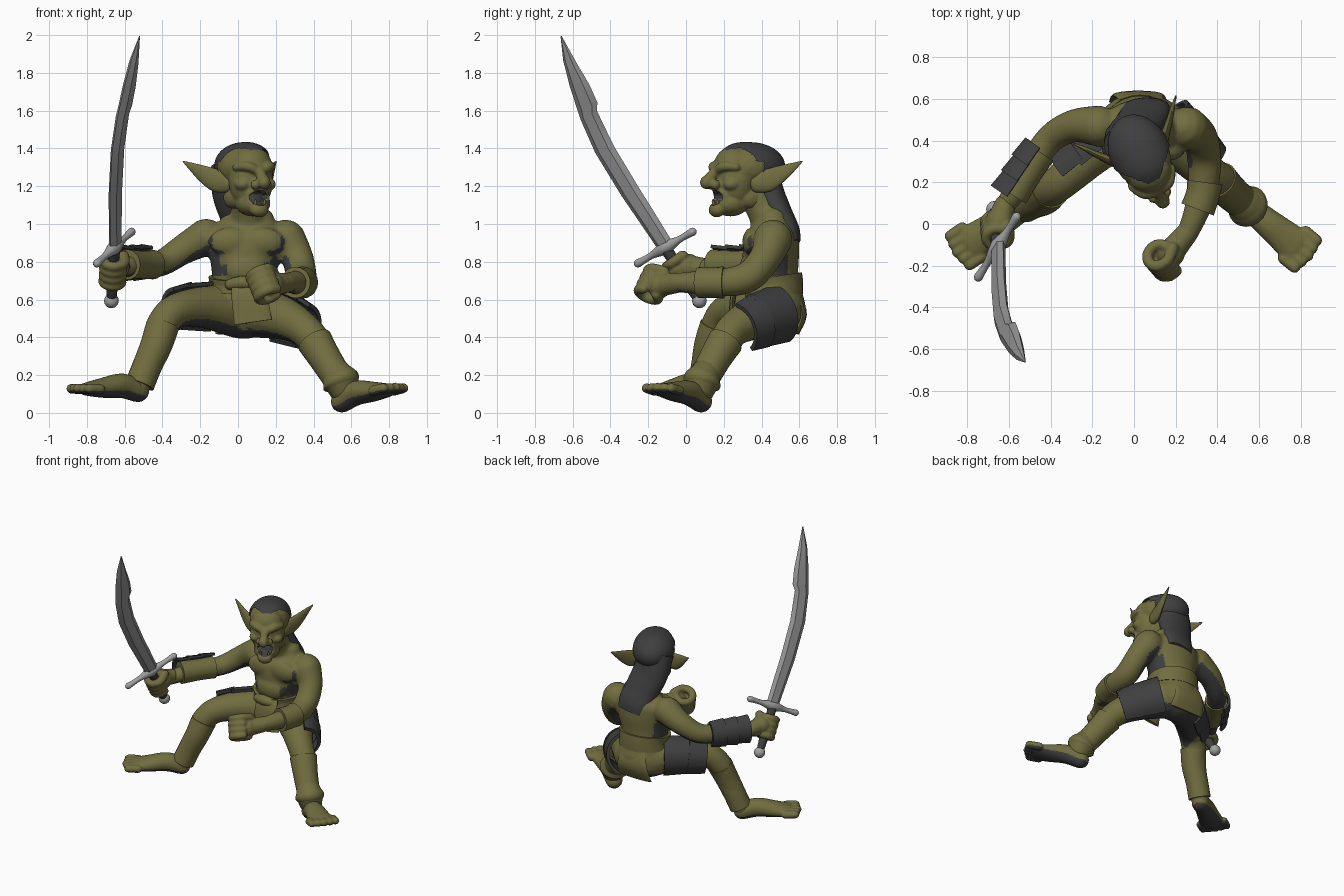
import bpy, bmesh, math
from mathutils import Vector, Matrix

if "Cube" in bpy.data.objects:
    bpy.data.objects.remove(bpy.data.objects["Cube"])

V = Vector


def material(name, c):
    m = bpy.data.materials.new(name)
    m.diffuse_color = (*c, 1)
    m.use_nodes = True
    m.node_tree.nodes["Principled BSDF"].inputs["Base Color"].default_value = m.diffuse_color
    return m


SKIN = material("olive", (0.165, 0.153, 0.051))
DARK = material("charcoal", (0.05, 0.05, 0.052))
STEEL = material("steel", (0.31, 0.31, 0.31))
LIGHT = material("light steel", (0.36, 0.36, 0.36))


def blob(bm, c, r, sub=3):
    r = (r, r, r) if isinstance(r, (int, float)) else r
    bmesh.ops.create_icosphere(bm, subdivisions=sub, radius=1,
                               matrix=Matrix.Translation(c) @ Matrix.Diagonal((*r, 1)))


def tube(bm, pts, ref=None, n=16, sub=4, rounded=True):
    """Smooth sweep through (x, y, z, half width[, half height]) points."""
    K = [V((*p[:3], p[3], p[-1])) for p in pts]
    S = []
    for i in range(len(K) - 1):
        a, b, c, d = K[max(i - 1, 0)], K[i], K[i + 1], K[min(i + 2, len(K) - 1)]
        for k in range(sub):
            t = k / sub
            S.append(0.5 * (2 * b + (c - a) * t + (2 * a - 5 * b + 4 * c - d) * t * t
                            + (3 * b - a - 3 * c + d) * t ** 3))
    S.append(K[-1])
    S = [(V(s[:3]), s[3], s[4]) for s in S]
    if rounded:
        def cap(e, q):
            d = (e[0] - q[0]).normalized() * min(e[1:])
            return [(e[0] + d * math.sin(t), e[1] * math.cos(t), e[2] * math.cos(t))
                    for t in (0.5, 1.0, 1.4)]
        S = cap(S[0], S[1])[::-1] + S + cap(S[-1], S[-2])
    if ref is None:
        ch = S[-1][0] - S[0][0]
        ref = V((0, 1, 0)) if abs(ch.z) > 0.7 * ch.length else V((0, 0, 1))
    rings = []
    for i, (p, a, b) in enumerate(S):
        d = (S[min(i + 1, len(S) - 1)][0] - S[max(i - 1, 0)][0]).normalized()
        s = d.cross(ref).normalized()
        u = s.cross(d)
        rings.append([bm.verts.new(p + s * a * math.cos(2 * math.pi * k / n)
                                   + u * b * math.sin(2 * math.pi * k / n)) for k in range(n)])
    skin_rings(bm, rings)


def skin_rings(bm, rings):
    n = len(rings[0])
    for A, B in zip(rings, rings[1:]):
        for k in range(n):
            bm.faces.new((A[k], A[(k + 1) % n], B[(k + 1) % n], B[k]))
    bm.faces.new(rings[0])
    bm.faces.new(rings[-1])


def finish(name, bm, mats, rule=None, voxel=0, matrix=None, push=None, angle=50):
    bmesh.ops.recalc_face_normals(bm, faces=bm.faces[:])
    me = bpy.data.meshes.new(name)
    bm.to_mesh(me)
    bm.free()
    ob = bpy.data.objects.new(name, me)
    bpy.context.collection.objects.link(ob)
    if voxel:  # fuse the overlapping volumes into one smooth surface
        r = ob.modifiers.new("fuse", 'REMESH')
        r.mode, r.voxel_size = 'VOXEL', voxel
        s = ob.modifiers.new("relax", 'SMOOTH')
        s.factor, s.iterations = 0.5, 5
        dg = bpy.context.evaluated_depsgraph_get()
        me = bpy.data.meshes.new_from_object(ob.evaluated_get(dg))
        ob.modifiers.clear()
        ob.data = me
    if push:
        for v in me.vertices:
            v.co += push(v.co)
    me.materials.clear()
    for m in mats:
        me.materials.append(m)
    for p in me.polygons:
        p.use_smooth = True
        p.material_index = int(bool(rule(p.center, p.normal))) if rule else 0
    if not voxel:
        me.set_sharp_from_angle(angle=math.radians(angle))
    if matrix:
        ob.matrix_world = matrix
    return ob


def simple(name, pts, mat, **kw):
    bm = bmesh.new()
    tube(bm, pts, **kw)
    return finish(name, bm, [mat])


# Body: torso, arms and legs
bm = bmesh.new()
tube(bm, [(.03, .495, .535, .185, .145), (.03, .46, .64, .17, .15), (.03, .45, .74, .17, .145),
          (.04, .45, .86, .2, .15), (.05, .46, .95, .21, .135), (.05, .46, 1.01, .15, .1)], n=24)
tube(bm, [(.05, .47, .97, .12), (.05, .41, 1.08, .092), (.05, .35, 1.17, .088)])
for x in (-.035, .125):
    blob(bm, (x, .35, .905), (.12, .052, .078))
blob(bm, (.04, .35, .76), (.12, .07, .09))
tube(bm, [(-.17, .47, .93, .1), (-.29, .47, .865, .08), (-.4, .41, .795, .07), (-.48, .3, .78, .065),
          (-.56, .17, .78, .058), (-.64, .06, .75, .045)])
tube(bm, [(.255, .46, .92, .105), (.315, .42, .82, .085), (.335, .33, .72, .083), (.335, .2, .69, .075),
          (.3, .06, .69, .062), (.25, -.06, .69, .05)])
tube(bm, [(-.04, .47, .54, .135), (-.19, .35, .56, .11), (-.33, .22, .54, .09), (-.4, .165, .47, .084),
          (-.44, .13, .36, .078), (-.49, .1, .24, .072), (-.53, .08, .13, .06)])
tube(bm, [(.12, .47, .53, .135), (.24, .36, .5, .115), (.35, .25, .44, .092), (.42, .2, .36, .086),
          (.48, .14, .27, .078), (.54, .09, .14, .062)])


def body_dark(c, n):
    arms_chest = n.z < -.5 and c.z > .62 and c.x < .3
    crotch = n.z < -.6 and abs(c.x) < .32 and .33 < c.z < .55
    flank = abs(n.x) > .65 and .72 < c.z < .94 and .27 < c.y < .54 and abs(c.x - .04) < .24
    return arms_chest or crotch or flank


finish("body", bm, [SKIN, DARK], body_dark, .012)


# Feet with toes and dark soles
def foot(name, heel, toe):
    h, t = V(heel), V(toe)
    d = t - h
    f = d.normalized()
    p = f.cross(V((0, 0, 1))).normalized()
    bm = bmesh.new()
    tube(bm, [(*h, .06, .06), (*(h + d * .3 + V((0, 0, .025))), .068, .066),
              (*(h + d * .65 + V((0, 0, .01))), .08, .054), (*(h + d * .92), .09, .038)])
    for k in range(5):
        b = t + p * .042 * (k - 2) - f * .04
        tip = b + f * (.085 - .007 * abs(k - 2))
        tube(bm, [(*b, .028), (*tip, .027)])
    finish(name, bm, [SKIN, DARK], lambda c, n: n.z < -.42, .008)


foot("right_foot", (-.53, .08, .115), (-.81, -.11, .127))
foot("left_foot", (.55, .08, .06), (.8, -.125, .125))


# Fists: four fingers curled round an axis, palm and thumb
def fist(name, centre, axis, wrist, r=.05):
    c, ax, w = V(centre), V(axis).normalized(), V(wrist)
    b = (w - c)
    b = (b - ax * b.dot(ax)).normalized()
    s = ax.cross(b)
    bm = bmesh.new()
    for k in range(4):
        o = c + ax * .041 * (k - 1.5)
        tube(bm, [(*(o + (b * math.cos(t) + s * math.sin(t)) * r), .027)
                  for t in (i * .7 for i in range(8))], ref=ax, n=10, sub=2)
    blob(bm, c + b * .05, .07)
    tube(bm, [(*w, .052), (*(c + b * .05), .064)])
    th = c + ax * .065
    tube(bm, [(*(th + b * .07 - s * .03), .03), (*(th - s * .06), .026), (*(th - b * .05 - s * .02), .022)])
    finish(name, bm, [SKIN], None, .007)


G, U, W = V((-.655, -.11, .875)), V((.48, .76, .44)).normalized(), V((.045, -.54, .84)).normalized()
N = U.cross(W).normalized()
fist("right_fist", G - W * .15, W, (-.62, .09, .77))
fist("left_fist", (.14, -.175, .68), (-.35, .4, .85), (.265, -.03, .69), .058)

# Head, built in its own frame and turned to one side
HEAD = Matrix.Translation((.03, .34, 1.22)) @ Matrix.Rotation(math.radians(25), 4, 'Z')
bm = bmesh.new()
blob(bm, (0, -.005, .08), (.138, .18, .12))
blob(bm, (0, -.1, .09), (.11, .1, .1))
blob(bm, (0, -.09, .01), (.12, .11, .16))
blob(bm, (0, -.115, -.11), (.092, .1, .07))
blob(bm, (0, -.195, -.145), (.052, .042, .04))
tube(bm, [(0, -.18, .08, .028), (0, -.225, .035, .028), (0, -.255, .0, .036)])
for s in (-1, 1):
    tube(bm, [(.015 * s, -.2, .062, .024), (.065 * s, -.185, .085, .026), (.105 * s, -.13, .08, .02)])
    blob(bm, (.034 * s, -.22, -.012), .026)
    blob(bm, (.075 * s, -.14, -.01), (.042, .05, .035))
    blob(bm, (.05 * s, -.165, .038), .022)
    blob(bm, (.07 * s, -.02, -.08), (.045, .08, .06))
tube(bm, [(.06 * math.cos(t), -.2 + .03 * math.cos(t) ** 2, -.083 + .046 * math.sin(t), .014)
          for t in (i * math.pi / 6 for i in range(13))], ref=V((0, 1, 0)), n=8, sub=2)


def mouth(c, k=1):
    return (c.x / .054) ** 2 + ((c.z + .083) / .04) ** 2 < k and c.y < -.08


finish("head", bm, [SKIN, DARK], lambda c, n: mouth(c), .007, HEAD,
       lambda c: V((0, .06 if mouth(c, .9) else 0, 0)))
for s, side in ((-1, "right"), (1, "left")):
    ob = simple(side + "_ear", [(.1 * s, -.02, -.005, .03, .05), (.145 * s, .03, .01, .022, .06),
                                (.195 * s, .085, .045, .016, .045), (.235 * s, .135, .08, .01, .024),
                                (.27 * s, .175, .11, .004, .004)], SKIN)
    ob.matrix_world = HEAD
    ob = simple(side + "_fang", [(.027 * s, -.2, -.12, .01), (.027 * s, -.205, -.1, .007),
                                 (.027 * s, -.205, -.088, .002)], SKIN, n=8)
    ob.matrix_world = HEAD

# Hair: receding cap with a peak, and a long tail down the back
bm = bmesh.new()
blob(bm, (0, .0, .085), (.147, .192, .128), 5)
for v in bm.verts:  # fuller over the forehead
    if v.co.y < 0 and v.co.z > .1:
        v.co.z += .01 * min(1, -v.co.y / .1)
bald = [f for f in bm.faces for c in [f.calc_center_median()]
        if not ((c.y > -.185 + 1.1 * abs(c.x) and c.z > .11) or (c.y > .01 and c.z > .02) or c.y > .06)]
bmesh.ops.delete(bm, geom=bald, context='FACES')
finish("hair_cap", bm, [DARK], matrix=HEAD)
simple("hair_tail", [(-.01, .38, 1.3, .135, .11), (-.005, .43, 1.17, .132, .088), (.03, .485, 1.05, .125, .08),
                     (.055, .545, .96, .12, .06), (.065, .575, .9, .1, .035)], DARK, n=20, rounded=False)

# Belt and loincloth
simple("belt", [(.03, .455, .63, .185, .165), (.03, .455, .68, .18, .165), (.03, .45, .72, .187, .166)],
       SKIN, n=28, rounded=False)
simple("front_flap", [(.05, .285, .7, .085, .02), (.06, .25, .62, .095, .016), (.08, .24, .48, .1, .014)],
       SKIN, rounded=False)
simple("belt_knot", [(-.04, .295, .68, .03), (.03, .27, .69, .036), (.1, .285, .68, .03)], SKIN)
simple("back_flap", [(.03, .595, .62, .1, .015), (.02, .618, .52, .125, .022), (.02, .585, .42, .14, .014)],
       SKIN, rounded=False)

# Rolled cuffs on arms and legs
simple("right_arm_cuff", [(-.45, .345, .785, .078), (-.51, .255, .785, .075), (-.585, .14, .785, .08)],
       SKIN, n=20, rounded=False)
simple("left_arm_cuff", [(.34, .2, .69, .085), (.33, .14, .69, .081), (.305, .07, .69, .083)],
       SKIN, n=20, rounded=False)
simple("left_shin_wrap", [(.405, .21, .38, .095), (.46, .155, .29, .086), (.53, .095, .18, .08)],
       SKIN, n=20, rounded=False)
simple("left_ankle_roll", [(.525, .1, .2, .085), (.545, .085, .165, .102), (.555, .078, .14, .085)],
       SKIN, n=20)
simple("right_shin_wrap", [(-.4, .16, .46, .088), (-.43, .125, .36, .082), (-.48, .105, .25, .078),
                           (-.52, .085, .15, .078)], SKIN, n=20, rounded=False)


# Curved armour plates wrapping part of a limb
def plate(name, p0, p1, r0, r1, out, half=80, thick=.022):
    p0, p1 = V(p0), V(p1)
    d = (p1 - p0).normalized()
    o = V(out)
    o = (o - d * o.dot(d)).normalized()
    s = d.cross(o)
    bm, rings = bmesh.new(), []
    for k in range(13):
        t = math.radians(half * (k / 6 - 1))
        q = o * math.cos(t) + s * math.sin(t)
        rings.append([bm.verts.new(v) for v in (p0 + q * r0, p0 + q * (r0 + thick),
                                                p1 + q * (r1 + thick), p1 + q * r1)])
    skin_rings(bm, rings)
    finish(name, bm, [DARK], angle=35)


plate("right_thigh_plate", (-.1, .42, .555), (-.26, .29, .555), .122, .11, (-.6, .75, .3), 78)
plate("right_thigh_plate_lower", (-.23, .315, .555), (-.33, .235, .54), .118, .104, (-.6, .75, .3), 72)
plate("left_thigh_plate", (.14, .48, .52), (.28, .335, .475), .14, .128, (.7, .65, .18), 75)
plate("left_thigh_plate_lower", (.255, .36, .48), (.335, .275, .445), .136, .12, (.7, .65, .18), 70)
for k in range(3):  # forearm plates
    a = V((-.44, .36, .787)).lerp(V((-.6, .12, .783)), k * .31)
    b = V((-.44, .36, .787)).lerp(V((-.6, .12, .783)), k * .31 + .36)
    plate("forearm_plate", a, b, .08, .091, (-.8, .57, .25), 68, .018)

# Curved sword with a stepped back edge and slightly bowed flat sides
bm, rings = bmesh.new(), []
for ul, wl, ur, wr in ((-.042, 0, .055, 0), (-.052, .2, .056, .2), (-.06, .35, .055, .35),
                       (-.055, .62, .062, .6), (-.02, .81, .092, .81), (-.005, .86, .122, .845),
                       (.035, .99, .142, .95), (.09, 1.13, .15, 1.08), (.158, 1.248, .165, 1.248)):
    bow = N * -.016 * math.sin(math.pi * wl / 1.248)
    L, R = G + U * ul + W * wl + bow, G + U * ur + W * wr + bow
    h = N * .024 * min(1, (R - L).length / .1)
    A, B = L.lerp(R, .28), L.lerp(R, .8)
    rings.append([bm.verts.new(v) for v in (L, A + h, B + h, R, B - h, A - h)])
skin_rings(bm, rings)
finish("sword_blade", bm, [STEEL], angle=30)
simple("sword_guard", [(*(G + U * k), r) for k, r in
                       ((-.19, .022), (-.1, .018), (0, .036), (.1, .018), (.19, .022))], LIGHT)
simple("sword_grip", [(*(G + W * k), r) for k, r in ((-.31, .026), (-.2, .032), (-.1, .028), (0, .034))], DARK)
bm = bmesh.new()
blob(bm, G - W * .335, .039)
finish("sword_pommel", bm, [LIGHT])
